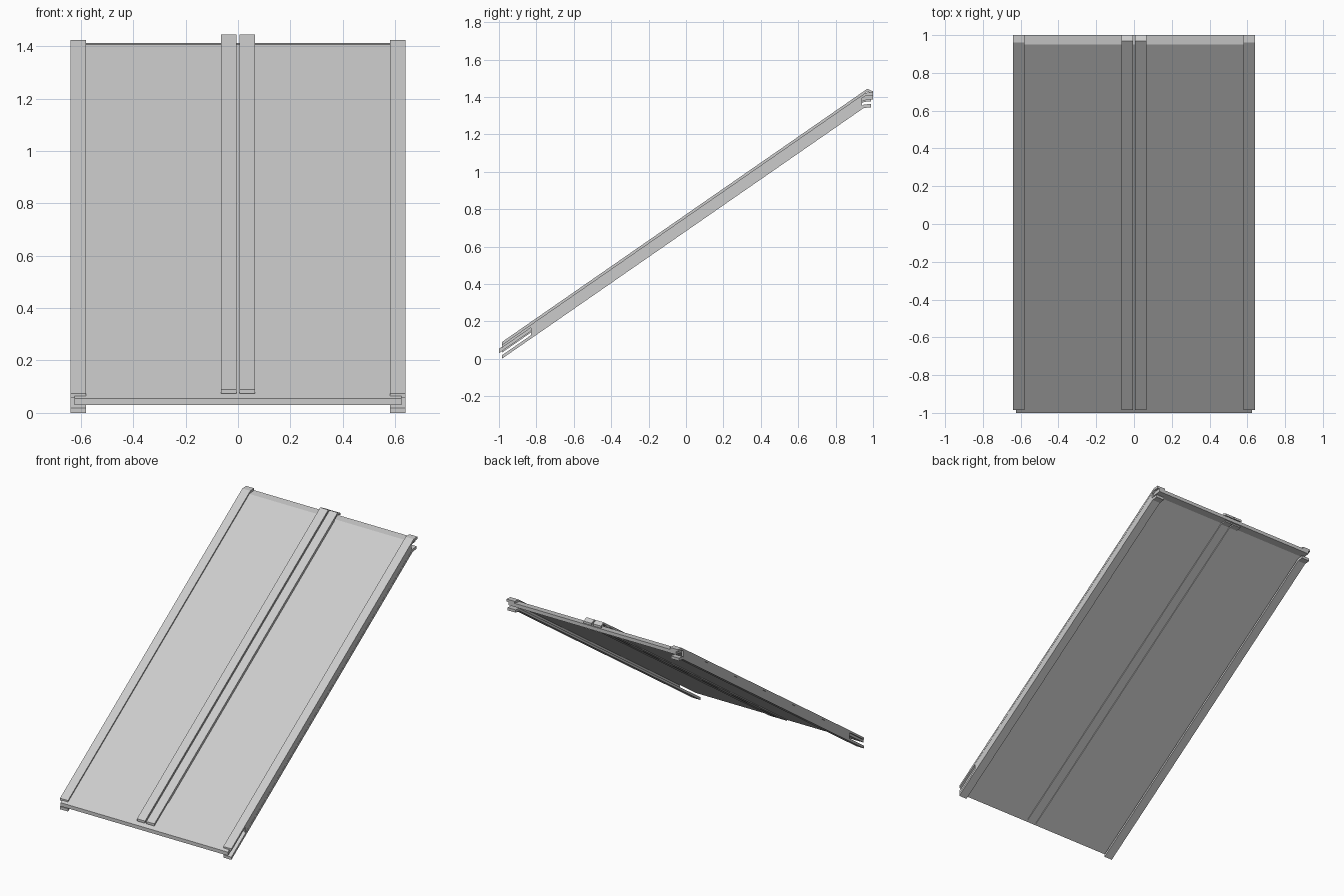
import bpy
import bmesh

if "Cube" in bpy.data.objects:
    bpy.data.objects.remove(bpy.data.objects["Cube"], do_unlink=True)

SLOPE = 0.693

grey = bpy.data.materials.new("plain_grey")
grey.use_nodes = True
colour = (0.6, 0.6, 0.6, 1)
grey.diffuse_color = colour
grey.node_tree.nodes["Principled BSDF"].inputs["Base Color"].default_value = colour


def height(y, offset):
    return offset + SLOPE * (y + 1)


def sloped_bar(name, x0, x1, low, high, start, end, tab=None, rise=0.0):
    """Sloping bar between two height offsets, with an optional level tab at its upper end."""
    profile = [(start, height(start, low)), (end, height(end, low))]
    if tab:
        profile += [(tab, height(end, low) + rise), (tab, height(end, high) + rise)]
    profile += [(end, height(end, high)), (start, height(start, high))]
    bm = bmesh.new()
    face = bm.faces.new([bm.verts.new((x0, y, z)) for y, z in profile])
    grown = bmesh.ops.extrude_face_region(bm, geom=[face])["geom"]
    moved = [v for v in grown if isinstance(v, bmesh.types.BMVert)]
    bmesh.ops.translate(bm, verts=moved, vec=(x1 - x0, 0, 0))
    bmesh.ops.recalc_face_normals(bm, faces=bm.faces)
    mesh = bpy.data.meshes.new(name)
    bm.to_mesh(mesh)
    bm.free()
    mesh.materials.append(grey)
    obj = bpy.data.objects.new(name, mesh)
    bpy.context.collection.objects.link(obj)


def mirrored_bar(name, inner, outer, *shape):
    sloped_bar("left_" + name, inner, outer, *shape)
    sloped_bar("right_" + name, -outer, -inner, *shape)


# Sloping sheet with a level lip along its top edge
sloped_bar("panel", -0.625, 0.625, 0.03, 0.054, -1.0, 0.95, 1.0, 0.006)

# Side channels: two flanges joined by a shorter web
mirrored_bar("rail_top_flange", 0.58, 0.64, 0.048, 0.064, -0.985, 0.96, 1.0, 0.002)
mirrored_bar("rail_bottom_flange", 0.58, 0.64, -0.0104, 0.008, -0.985, 0.95, 0.99, 0.004)
mirrored_bar("rail_web", 0.626, 0.639, -0.008, 0.06, -0.83, 0.94)

# Split centre joint: raised cover strips, their webs and the strips below
mirrored_bar("centre_cover", 0.005, 0.065, 0.064, 0.079, -0.985, 0.97, 1.0, -0.014)
mirrored_bar("centre_web", 0.052, 0.063, 0.05, 0.068, -0.83, 0.94)
mirrored_bar("centre_under_strip", 0.005, 0.065, 0.022, 0.032, -0.985, 0.95, 0.99, 0.004)
